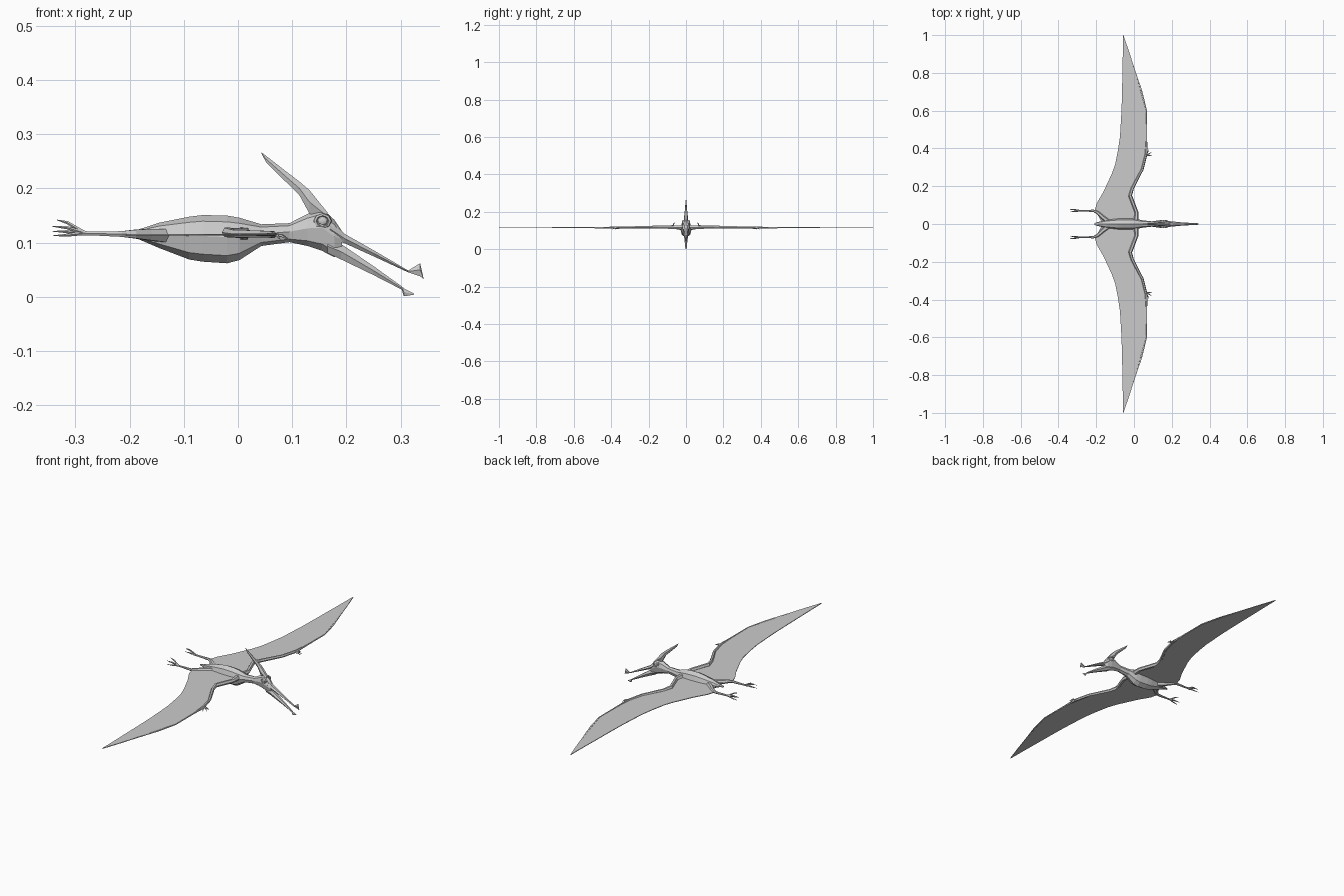
import bpy, bmesh, math
from mathutils import Vector

grey = bpy.data.materials.new("stone_grey")
grey.diffuse_color = (0.6, 0.6, 0.6, 1)


def finish(name, bm, mirrored=False):
    bmesh.ops.recalc_face_normals(bm, faces=bm.faces)
    mesh = bpy.data.meshes.new(name)
    bm.to_mesh(mesh)
    bm.free()
    mesh.materials.append(grey)
    ob = bpy.data.objects.new(name, mesh)
    bpy.context.collection.objects.link(ob)
    if mirrored:
        mod = ob.modifiers.new("mirror", 'MIRROR')
        mod.use_axis = (False, True, False)
        mod.use_mirror_merge = False
    return ob


def skin(bm, rings):
    """Join rings of points into a closed, flat-faced skin."""
    rings = [[bm.verts.new(p) for p in r] for r in rings]
    n = len(rings[0])
    for a, b in zip(rings, rings[1:]):
        for i in range(n):
            j = (i + 1) % n
            bm.faces.new((a[i], a[j], b[j], b[i]))
    bm.faces.new(rings[0])
    bm.faces.new(rings[-1])


def loft(name, sections, sides=8, mid=0.5):
    """Sections along x: (x, top z, bottom z, half width)."""
    bm = bmesh.new()
    rings = []
    for x, top, bot, w in sections:
        zm = bot + (top - bot) * mid
        ring = []
        for k in range(sides):
            a = math.tau * k / sides
            s = math.sin(a)
            ring.append((x, w * math.cos(a), zm + s * ((top - zm) if s > 0 else (zm - bot))))
        rings.append(ring)
    skin(bm, rings)
    return finish(name, bm)


def tube(bm, points, sides=6):
    """Tapered limb through points (x, y, z, radius)."""
    pts = [Vector(p[:3]) for p in points]
    rings = []
    for i, p in enumerate(pts):
        d = (pts[min(i + 1, len(pts) - 1)] - pts[max(i - 1, 0)]).normalized()
        u = d.cross(Vector((0, 0, 1))).normalized()
        v = u.cross(d)
        r = points[i][3]
        rings.append([p + r * (u * math.cos(math.tau * k / sides) + v * math.sin(math.tau * k / sides))
                      for k in range(sides)])
    skin(bm, rings)


# Torso, neck and skull
loft("body", [
    (-0.21, 0.119, 0.113, 0.004), (-0.194, 0.121, 0.111, 0.010), (-0.145, 0.137, 0.090, 0.022),
    (-0.09, 0.148, 0.069, 0.029), (-0.065, 0.151, 0.065, 0.031), (-0.02, 0.150, 0.062, 0.031),
    (0.003, 0.146, 0.068, 0.029), (0.043, 0.134, 0.094, 0.020), (0.095, 0.136, 0.101, 0.014),
    (0.128, 0.153, 0.094, 0.019), (0.155, 0.163, 0.085, 0.022), (0.178, 0.142, 0.073, 0.018),
    (0.192, 0.121, 0.088, 0.012)], mid=0.55)

# Head crest and the two jaws
loft("crest", [
    (0.043, 0.267, 0.265, 0.001), (0.052, 0.261, 0.247, 0.003), (0.09, 0.232, 0.209, 0.005),
    (0.113, 0.215, 0.186, 0.007), (0.132, 0.200, 0.150, 0.010), (0.165, 0.157, 0.140, 0.012)], 6)
loft("upper_beak", [
    (0.17, 0.147, 0.104, 0.019), (0.196, 0.118, 0.098, 0.014), (0.25, 0.087, 0.074, 0.009),
    (0.314, 0.049, 0.045, 0.005), (0.336, 0.064, 0.036, 0.004), (0.342, 0.036, 0.033, 0.001)], 6)
loft("lower_beak", [
    (0.165, 0.108, 0.079, 0.018), (0.19, 0.100, 0.067, 0.014), (0.25, 0.058, 0.039, 0.008),
    (0.302, 0.020, 0.013, 0.005), (0.306, 0.017, 0.0, 0.004), (0.325, 0.006, 0.004, 0.001)], 6)

# Eye socket ring with a domed eyeball
bm = bmesh.new()
cx, cz = 0.156, 0.140


def eye_ring(y, r):
    return [(cx + r * math.cos(math.tau * k / 8), y, cz + 0.85 * r * math.sin(math.tau * k / 8))
            for k in range(8)]


skin(bm, [eye_ring(0.010, 0.018), eye_ring(0.020, 0.016), eye_ring(0.0215, 0.012),
          eye_ring(0.018, 0.010), eye_ring(0.021, 0.007), eye_ring(0.022, 0.003)])
finish("eyes", bm, True)

# Wing membrane: leading and trailing outline points, paired
Z, T = 0.115, 0.0015
lead = [(0.02, 0.0), (0.012, 0.075), (-0.008, 0.11), (-0.025, 0.155), (0.022, 0.25), (0.05, 0.29),
        (0.066, 0.37), (0.07, 0.447), (0.07, 0.595), (0.045, 0.70), (0.005, 0.817), (-0.025, 0.91),
        (-0.056, 1.0)]
trail = [(-0.165, 0.0), (-0.207, 0.075), (-0.197, 0.11), (-0.162, 0.17), (-0.118, 0.265), (-0.1, 0.315),
         (-0.085, 0.39), (-0.074, 0.463), (-0.066, 0.60), (-0.063, 0.70), (-0.061, 0.817), (-0.059, 0.91),
         (-0.058, 1.0)]
bm = bmesh.new()
skin(bm, [[(a[0], a[1], Z + T), (b[0], b[1], Z + T), (b[0], b[1], Z - T), (a[0], a[1], Z - T)]
          for a, b in zip(lead, trail)])
finish("wing_membranes", bm, True)

# Arm bones, running out along the long wing finger
bm = bmesh.new()
tube(bm, [(0.010, 0.012, 0.117, 0.014), (0.014, 0.06, 0.117, 0.010), (-0.020, 0.150, 0.119, 0.010),
          (-0.008, 0.19, 0.117, 0.008), (0.044, 0.29, 0.116, 0.007), (0.064, 0.37, 0.115, 0.007),
          (0.066, 0.447, 0.115, 0.004), (0.067, 0.595, 0.115, 0.003), (0.003, 0.817, 0.115, 0.002),
          (-0.056, 0.998, 0.115, 0.001)])
finish("wing_arms", bm, True)

# Small clawed fingers at the wrist
bm = bmesh.new()
for dx, dy in ((0.030, 0.002), (0.028, 0.018), (0.014, 0.032)):
    tube(bm, [(0.062, 0.362, 0.114, 0.004), (0.064 + dx * 0.6, 0.362 + dy * 0.6, 0.113, 0.003),
              (0.064 + dx, 0.362 + dy, 0.106, 0.0006)], 5)
finish("wing_claws", bm, True)

# Legs trailing behind
bm = bmesh.new()
tube(bm, [(-0.135, 0.012, 0.113, 0.014), (-0.165, 0.035, 0.115, 0.012), (-0.192, 0.060, 0.116, 0.009),
          (-0.215, 0.070, 0.116, 0.006), (-0.27, 0.070, 0.117, 0.004), (-0.295, 0.070, 0.118, 0.005)])
finish("legs", bm, True)

# Fanned toes
bm = bmesh.new()
for tip_x, tip_z, dy in ((-0.334, 0.142, -0.007), (-0.342, 0.130, 0.007),
                         (-0.342, 0.121, -0.004), (-0.341, 0.113, 0.009)):
    tube(bm, [(-0.283, 0.070, 0.118, 0.004),
              (-0.315, 0.070 + dy * 0.7, 0.118 + (tip_z - 0.118) * 0.8, 0.003),
              (tip_x, 0.070 + dy, tip_z, 0.0006)], 5)
finish("toes", bm, True)
